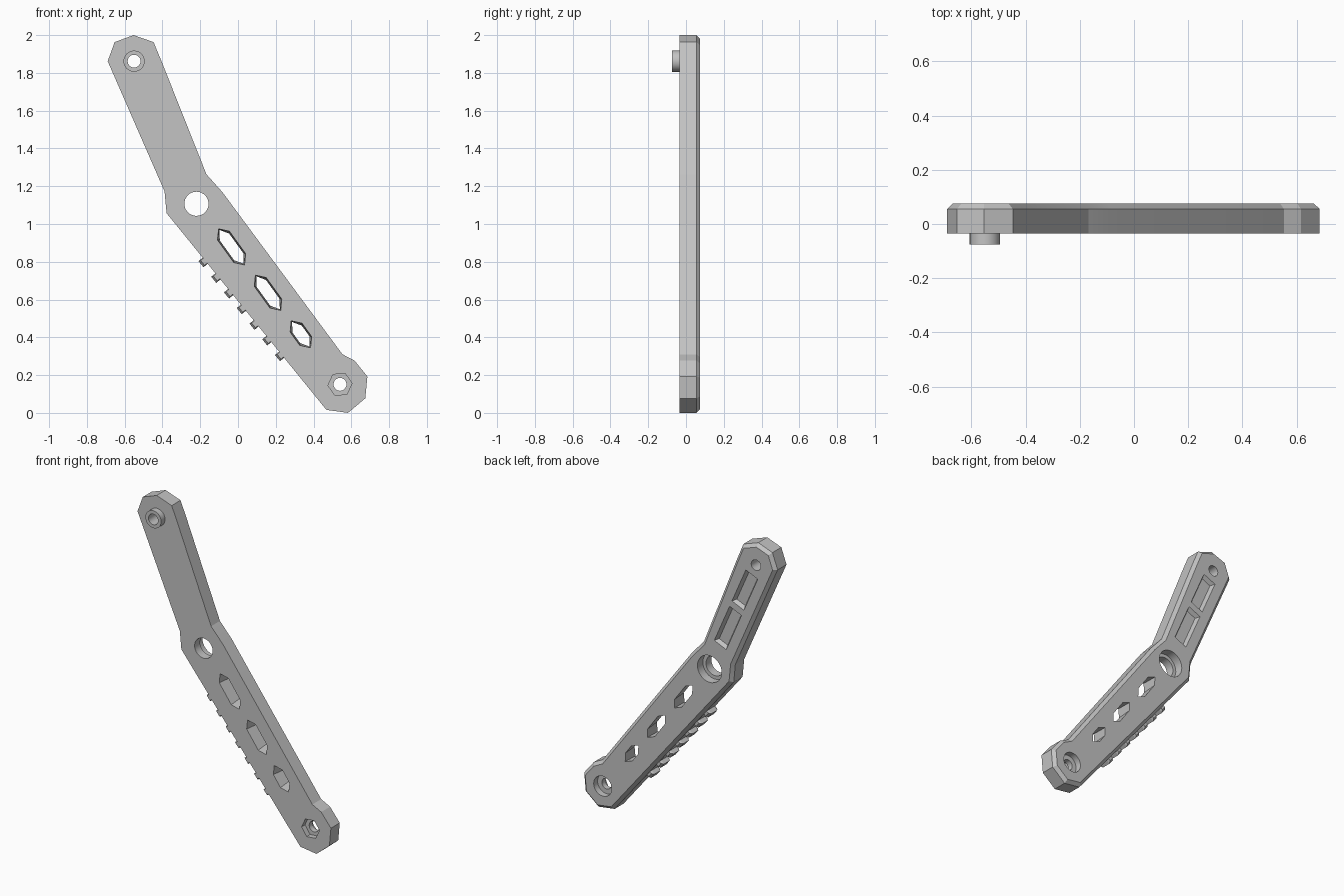
import bpy, bmesh, math
from mathutils import Vector

cube = bpy.data.objects.get("Cube")
if cube:
    bpy.data.objects.remove(cube, do_unlink=True)

grey = bpy.data.materials.new("plain_grey")
grey.use_nodes = True
colour = (0.55, 0.55, 0.55, 1)
grey.diffuse_color = colour
grey.node_tree.nodes["Principled BSDF"].inputs["Base Color"].default_value = colour

FRONT, BACK, CHAMFER = -0.035, 0.075, 0.02


def loft(name, rings, chamfer=0):
    """Solid through (y, [(x, z), ...]) rings, with an optional chamfered back."""
    bm = bmesh.new()
    loops = [[bm.verts.new((x, y, z)) for x, z in pts] for y, pts in rings]
    n = len(loops[0])
    for a, b in zip(loops, loops[1:]):
        for i in range(n):
            j = (i + 1) % n
            bm.faces.new((a[i], a[j], b[j], b[i]))
    bm.faces.new(loops[0])
    back = bm.faces.new(loops[-1])
    bmesh.ops.recalc_face_normals(bm, faces=bm.faces)
    if chamfer:
        bmesh.ops.inset_region(bm, faces=[back], thickness=chamfer,
                               depth=chamfer, use_even_offset=True)
    mesh = bpy.data.meshes.new(name)
    bm.to_mesh(mesh)
    bm.free()
    mesh.materials.append(grey)
    obj = bpy.data.objects.new(name, mesh)
    bpy.context.collection.objects.link(obj)
    return obj


def circle(c, r, n=32, turn=0):
    return [(c[0] + r * math.cos(turn + math.tau * i / n),
             c[1] + r * math.sin(turn + math.tau * i / n)) for i in range(n)]


def oriented(c, u, pts):
    """Place local (along, across) points at c with the long axis along u."""
    return [(c[0] + a * u[0] - b * u[1], c[1] + a * u[1] + b * u[0]) for a, b in pts]


def rect(length, width):
    return [(-length, -width), (length, -width), (length, width), (-length, width)]


def long_hex(length, width, tip=0.045):
    s = length - tip
    return [(-length, 0), (-s, -width), (s, -width),
            (length, 0), (s, width), (-s, width)]


def cut(obj, cutters):
    for c in cutters:
        c.hide_render = True
        mod = obj.modifiers.new(c.name, 'BOOLEAN')
        mod.operation = 'DIFFERENCE'
        mod.solver = 'EXACT'
        mod.object = c
    graph = bpy.context.evaluated_depsgraph_get()
    mesh = bpy.data.meshes.new_from_object(obj.evaluated_get(graph))
    obj.modifiers.clear()
    obj.data = mesh


# Main bent arm
outline = [(-.553, 2), (-.447, 1.963), (-.405, 1.862), (-.167, 1.263),
           (-.082, 1.168), (.553, .31), (.616, .278), (.685, .193),
           (.674, .077), (.582, 0), (.468, .016), (-.378, 1.057),
           (-.389, 1.173), (-.69, 1.862), (-.653, 1.963)]
arm = loft("bent_arm", [(FRONT, outline), (BACK - CHAMFER, outline)], CHAMFER)

top_pin, pivot, foot = Vector((-.55, 1.862)), Vector((-.22, 1.107)), Vector((.54, .151))

# Round holes, counterbores and the hexagonal nut pocket
pin_hole = loft("pin_hole_cutter", [(y, circle(top_pin, .034)) for y in (-.2, .2)])
cutters = [
    pin_hole,
    loft("pivot_cutter", [(-.2, circle(pivot, .064)), (.02, circle(pivot, .064)),
                          (.02, circle(pivot, .086)), (.2, circle(pivot, .086))]),
    loft("foot_cutter", [(-.2, circle(foot, .034)), (.035, circle(foot, .034)),
                         (.035, circle(foot, .064)), (.2, circle(foot, .064))]),
    loft("nut_cutter", [(y, circle(foot, .064, 6, math.radians(5))) for y in (-.2, 0)]),
]

# Long hexagonal lightening holes, slightly narrower at the back
lower_axis = Vector((.585, -.81)).normalized()
for c, half in (((-.034, .879), .118), ((.159, .636), .115), ((.333, .416), .088)):
    cutters.append(loft("slot_cutter", [
        (y, oriented(c, lower_axis, long_hex(half - s, .039 - s)))
        for y, s in ((FRONT - .01, -.001), (BACK + .01, .009))]))

# Shallow sloped pockets in the back of the upper arm
span = pivot - top_pin
for t0, t1 in ((.09, .39), (.44, .77)):
    c = top_pin + span * (t0 + t1) / 2
    half = span.length * (t1 - t0) / 2
    cutters.append(loft("pocket_cutter", [
        (y, oriented(c, span.normalized(), rect(half - s, .047 - s)))
        for y, s in ((BACK - .025, .014), (BACK + .005, -.002))]))

cut(arm, cutters)

# Raised pin sleeve on the front
sleeve = loft("pin_sleeve", [(y, circle(top_pin, .056)) for y in (-.075, FRONT + .005)])
cut(sleeve, [pin_hole])
for c in cutters:
    bpy.data.objects.remove(c, do_unlink=True)

# Row of grip teeth along the lower edge, with chamfered ends
parts = [arm, sleeve]
edge = Vector((.632, -.775)).normalized()
first, last, count = Vector((-.172, .807)), Vector((.233, .31)), 7
for i in range(count):
    c = first.lerp(last, i / (count - 1))
    rings = []
    for y, out, half in ((FRONT + .002, .02, .016), (FRONT + .016, .031, .021),
                         (.038, .031, .021), (.053, .018, .016)):
        pts = [(-half, .02), (-half, -out), (half, -out), (half, .02)]
        rings.append((y, oriented(c, edge, pts)))
    parts.append(loft(f"grip_tooth_{i + 1}", rings))

for obj in bpy.context.selected_objects:
    obj.select_set(False)
for obj in parts:
    obj.select_set(True)
bpy.context.view_layer.objects.active = arm
bpy.ops.object.shade_smooth_by_angle(angle=math.radians(15))
